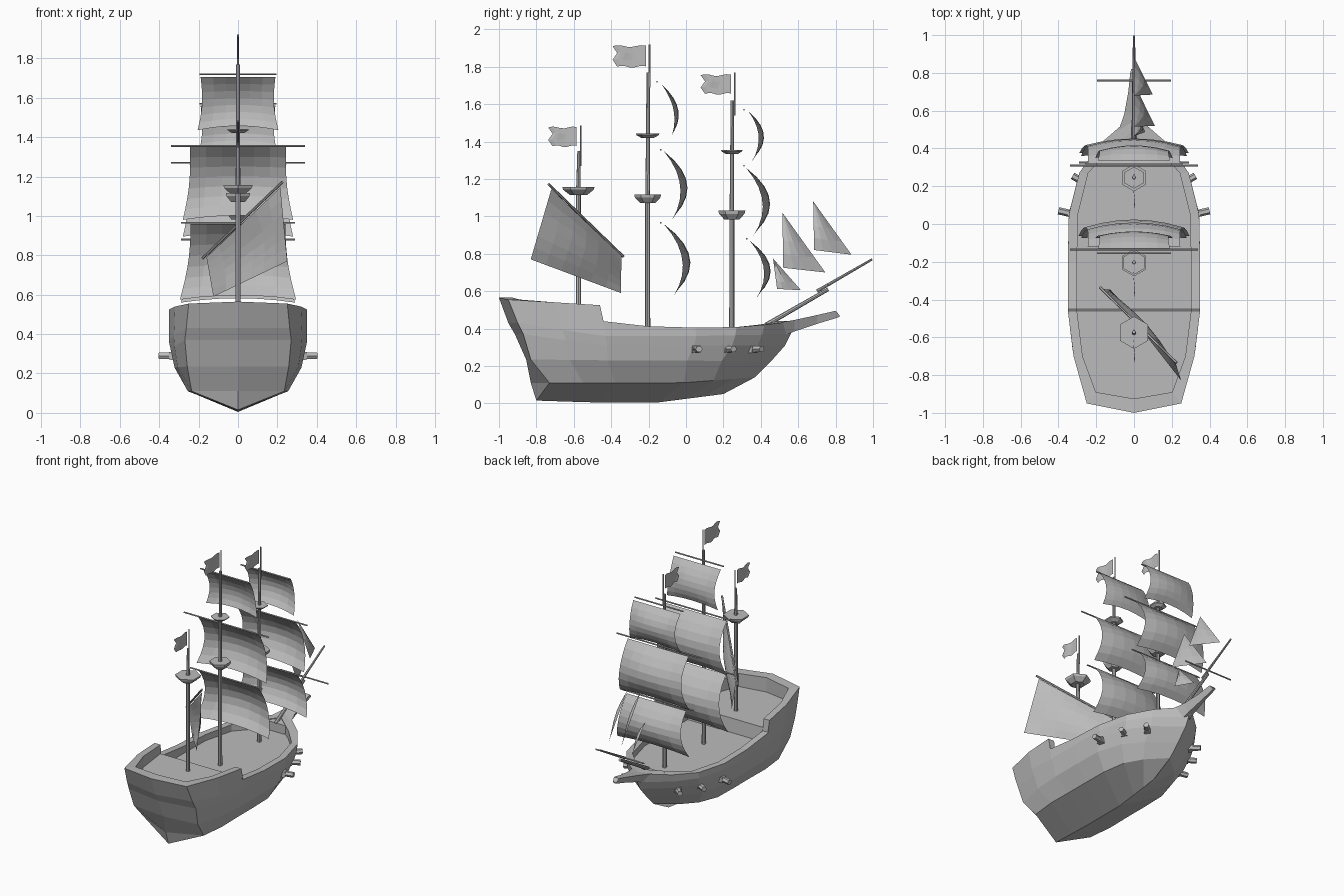
import bpy, math
from mathutils import Vector

if "Cube" in bpy.data.objects:
    bpy.data.objects.remove(bpy.data.objects["Cube"])

grey = bpy.data.materials.new("plain_grey")
grey.diffuse_color = (0.5, 0.5, 0.5, 1)
grey.use_nodes = True
grey.node_tree.nodes["Principled BSDF"].inputs["Base Color"].default_value = grey.diffuse_color


def make(name, verts, faces, mirror=False):
    me = bpy.data.meshes.new(name)
    me.from_pydata([tuple(v) for v in verts], [], faces)
    me.materials.append(grey)
    ob = bpy.data.objects.new(name, me)
    bpy.context.collection.objects.link(ob)
    if mirror:
        m = ob.modifiers.new("mirror", 'MIRROR')
        m.use_clip = True
        m.merge_threshold = 0.0005
    return ob


def spar(name, a, b, r1, r2=None, n=8, turn=0.0, mirror=False):
    """Tapered rod from point a to point b."""
    a, b = Vector(a), Vector(b)
    r2 = r1 if r2 is None else r2
    q = (b - a).to_track_quat('Z', 'Y')
    ring = [Vector((math.cos(turn + math.tau * i / n), math.sin(turn + math.tau * i / n), 0)) for i in range(n)]
    vs = [a + q @ (v * r1) for v in ring] + [b + q @ (v * r2) for v in ring]
    fs = [(i, (i + 1) % n, n + (i + 1) % n, n + i) for i in range(n)]
    return make(name, vs, fs + [tuple(reversed(range(n))), tuple(range(n, 2 * n))], mirror)


def grid(name, nu, nv, f):
    """Sheet sampled from f(u, v) with u and v from 0 to 1."""
    vs = [f(i / nu, j / nv) for j in range(nv + 1) for i in range(nu + 1)]
    w = nu + 1
    fs = [(j * w + i, j * w + i + 1, (j + 1) * w + i + 1, (j + 1) * w + i)
          for j in range(nv) for i in range(nu)]
    return make(name, vs, fs)


def lerp(a, b, t):
    return a + (b - a) * t


# Hull: stations (rim y, half width, rim z) and rows
# (centre y, corner y, stem y, stern z, middle z, stem z, stern width, middle width)
stations = [(-.95, .25, .555), (-.7, .32, .54), (-.46, .35, .525), (-.45, .35, .44), (-.2, .35, .412),
            (.05, .345, .405), (.27, .29, .408), (.42, .185, .42), (.58, 0, .44)]
rows = [(-.80, -.80, .20, .015, .005, .05, 0, 0),
        (-.83, -.73, .37, .11, .11, .14, .94, .72),
        (-.855, -.83, .45, .235, .23, .22, 1.03, .92),
        (-.915, -.87, .53, .37, .31, .31, 1.08, .97),
        (-.95, -.90, .56, .43, .36, .37, 1.05, 1.0),
        (-1.0, -.95, .58, .565, 0, 0, 1, 1)]


def hull_column(y, w, zr):
    t = (y + .95) / 1.53
    col = []
    for c, y0, y1, zs, zm, ze, ks, km in rows:
        z = lerp(zs, zm, min(1, t / .3)) if t < .65 else lerp(zm, ze, (t - .65) / .35)
        x = w * lerp(ks, km, min(1, t / .25))
        col.append((x, lerp(y0, y1, t), z))
    col[-1] = (w, y, zr)
    # rail inner edge, deck edge, deck middle
    iy = y + .06 if y < -.9 else y - max(0, y - .3) * .3
    ix = max(0, w - .048)
    deck = .46 if y < -.455 else .36
    return col + [(ix, iy, zr), (ix, iy, deck), (0, iy, deck)]


columns = [[(0, r[0], r[3]) for r in rows] + [(0, -.925, .565), (0, -.925, .46), (0, -.925, .46)]]
columns += [hull_column(*s) for s in stations]
n = len(columns[0])
faces = [(i * n + j, (i + 1) * n + j, (i + 1) * n + j + 1, i * n + j + 1)
         for i in range(len(columns) - 1) for j in range(n - 1)]
hull = make("hull", [p for c in columns for p in c], faces, mirror=True)
weld = hull.modifiers.new("weld", 'WELD')
weld.merge_threshold = 0.0005

# Beak at the bow: sections (y, half width, bottom z, top z)
sections = [(.43, .13, .34, .425), (.50, .08, .35, .432), (.58, .052, .385, .446), (.70, .03, .425, .472),
            (.80, .02, .455, .495), (.82, .015, .462, .472)]
vs = [p for y, w, b, t in sections for p in ((-w, y, t), (w, y, t), (w * .4, y, b), (-w * .4, y, b))]
fs = [(4 * i + k, 4 * i + (k + 1) % 4, 4 * i + 4 + (k + 1) % 4, 4 * i + 4 + k)
      for i in range(len(sections) - 1) for k in range(4)]
e = len(vs)
make("beak", vs, fs + [(0, 3, 2, 1), (e - 4, e - 3, e - 2, e - 1)])

# Bowsprit with its cross yard
spar("bowsprit_lower", (0, .43, .42), (0, .76, .61), .013, .010)
spar("bowsprit_upper", (0, .70, .60), (0, .995, .77), .009, .006)
spar("bowsprit_yard", (-.195, .76, .635), (.195, .76, .635), .005, n=6)


# Masts with hexagonal tops and flags
def mast(name, y, foot, head, tip, pole_y, tops, flag):
    spar(name + "_mast", (0, y, foot), (0, y, tops[0][1]), .014, .013)
    spar(name + "_topmast", (0, y, tops[0][1]), (0, y + .003, head), .012, .009)
    spar(name + "_flagpole", (0, pole_y, head - .08), (0, pole_y, tip), .005, n=6)
    for z0, z1, r in tops:
        zm = lerp(z0, z1, .65)
        spar(name + "_top", (0, y, z0), (0, y, zm), r * .55, r * .95, 6, math.pi / 2)
        spar(name + "_top_rim", (0, y, zm), (0, y, z1), r * .95, r, 6, math.pi / 2)
    y0, y1, z0, z1 = flag

    def cloth(u, v):
        ragged = (1 - u) * .012 * math.cos(v * math.tau * 1.5)
        return (.006 * math.sin(u * 7) * (1 - u), lerp(y0, y1, u) + ragged,
                lerp(z0, z1, v) + .005 * math.sin(u * 9))
    grid(name + "_flag", 7, 6, cloth)


mast("mizzen", -.575, .45, 1.35, 1.485, -.563, [(1.115, 1.157, .086)], (-.725, -.585, 1.375, 1.475))
mast("main", -.205, .35, 1.77, 1.92, -.195, [(1.07, 1.117, .072), (1.42, 1.442, .063)], (-.38, -.215, 1.80, 1.91))
mast("fore", .245, .35, 1.62, 1.77, .26, [(.983, 1.03, .072), (1.333, 1.355, .058)], (.09, .24, 1.655, 1.755))


# Square sails: (name, yard y, yard z, yard half length, top y, z, bottom y, z, front y, half widths)
def square_sail(name, yy, yz, yw, yt, zt, yb, zb, front, wt, wb):
    spar(name + "_yard", (-yw, yy, yz), (yw, yy, yz), .005, n=6)
    bulge = front - (yt + yb) / 2

    def cloth(u, v):
        s = 2 * u - 1
        w = lerp(wt, wb, v) - .015 * math.sin(math.pi * v)
        y = lerp(yt, yb, v) + bulge * 4 * v * (1 - v) * (1 - .32 * s * s) + .012 * v * (1 - s * s)
        return (s * w, y, lerp(zt, zb, v) + .022 * v * (1 - s * s))
    grid(name + "_sail", 6, 7, cloth)


square_sail("main_lower", -.135, .965, .29, -.12, .96, -.065, .575, .015, .24, .295)
square_sail("main_middle", -.135, 1.355, .34, -.12, 1.35, -.075, .98, .0, .245, .28)
square_sail("main_upper", -.155, 1.72, .195, -.13, 1.705, -.075, 1.435, -.05, .19, .205)
square_sail("fore_lower", .325, .88, .29, .34, .87, .375, .56, .445, .24, .29)
square_sail("fore_middle", .31, 1.27, .34, .32, 1.26, .36, .895, .442, .245, .28)
square_sail("fore_upper", .31, 1.57, .195, .335, 1.56, .35, 1.29, .41, .19, .205)


# Fore-and-aft sails: four corners with a belly
def patch_sail(name, a, b, c, d, belly, size=6):
    a, b, c, d = (Vector(p) for p in (a, b, c, d))
    belly = Vector(belly)
    grid(name, size, size, lambda u, v: a.lerp(b, u).lerp(d.lerp(c, u), v)
         + belly * math.sin(math.pi * u) * math.sin(math.pi * v))


patch_sail("mizzen_sail", (.215, -.72, 1.145), (-.16, -.345, .79), (-.125, -.348, .59), (.25, -.83, .77),
           (.03, .02, 0))
spar("mizzen_yard", (.225, -.735, 1.172), (-.18, -.335, .785), .007, n=6)
jibs = [((0, .515, 1.02), (.11, .52, .725), (0, .745, .70)),
        ((0, .68, 1.08), (.10, .685, .82), (0, .885, .795)),
        ((0, .465, .775), (.06, .487, .612), (0, .615, .605))]
for top, clew, tack in jibs:
    patch_sail("jib_sail", top, top, tack, clew, (.022, 0, -.004), 4)

# Guns along both sides
for x, y, dx, dy in [(.40, .07, .97, .22), (.325, .255, .87, .5), (.235, .405, .72, .69)]:
    end, d = Vector((x, y, .29)), Vector((dx, dy, 0))
    spar("gun_barrel", end - d * .16, end, .020, .019, 6, 0, True)
    spar("gun_port", end - d * .12, end - d * .055, .033, .028, 4, math.pi / 4, True)
